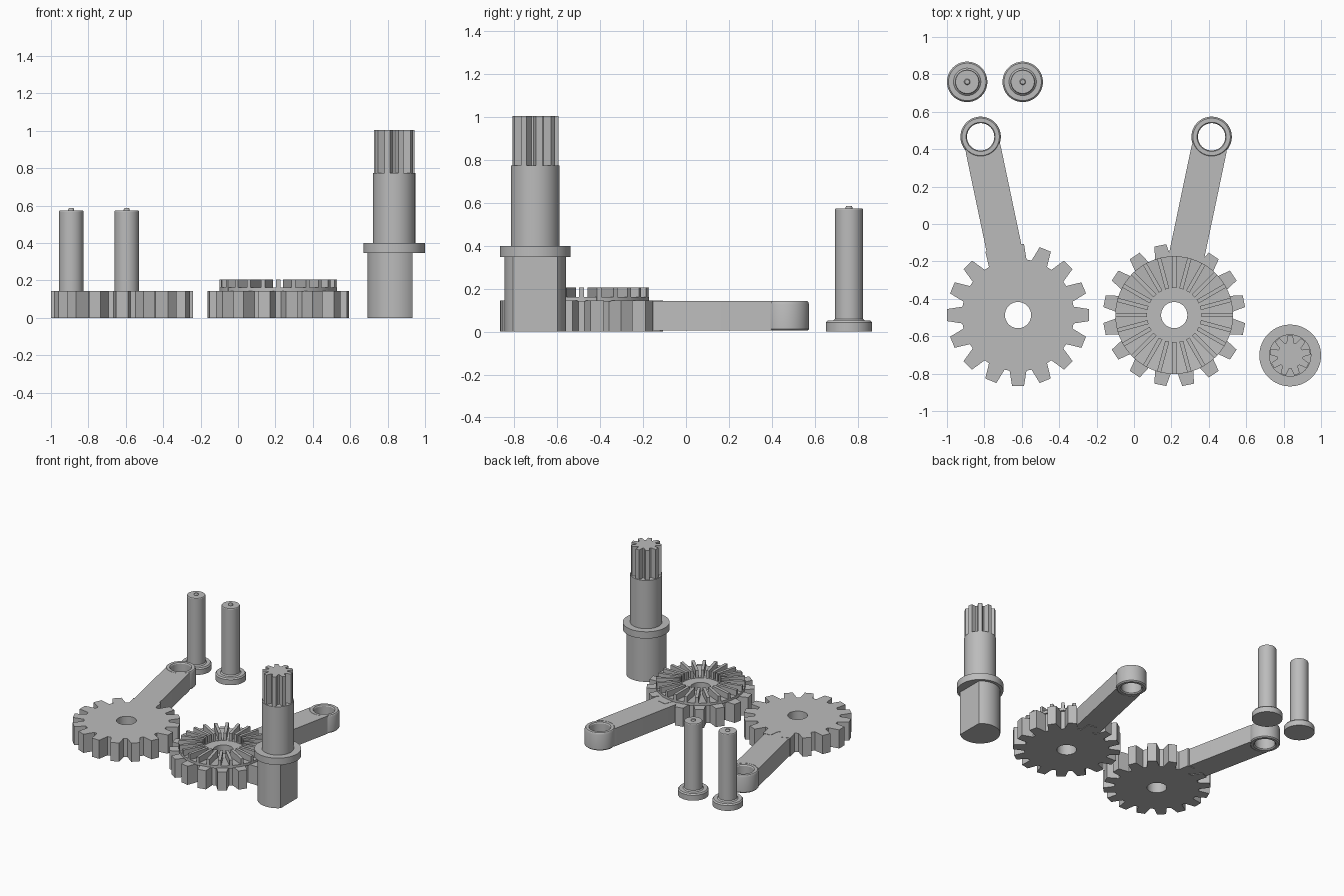
import bpy, bmesh
from math import sin, cos, pi, radians, hypot, atan2

if "Cube" in bpy.data.objects:
    bpy.data.objects.remove(bpy.data.objects["Cube"])

grey = bpy.data.materials.new("plain_grey")
grey.use_nodes = True
grey.diffuse_color = (0.5, 0.5, 0.5, 1)
grey.node_tree.nodes["Principled BSDF"].inputs["Base Color"].default_value = (0.5, 0.5, 0.5, 1)


def finish(name, bm, loc):
    bmesh.ops.recalc_face_normals(bm, faces=bm.faces)
    mesh = bpy.data.meshes.new(name)
    bm.to_mesh(mesh)
    bm.free()
    mesh.materials.append(grey)
    obj = bpy.data.objects.new(name, mesh)
    obj.location = (loc[0], loc[1], 0)
    bpy.context.collection.objects.link(obj)
    bpy.context.view_layer.objects.active = obj
    bpy.ops.object.select_all(action="DESELECT")
    obj.select_set(True)
    bpy.ops.object.shade_smooth_by_angle(angle=radians(25))
    return obj


def skin(bm, rings, closed):
    """Join rings of points; cap the ends unless the section is closed."""
    loops = [[bm.verts.new(p) for p in ring] for ring in rings]
    n = len(loops[0])
    pairs = list(zip(loops, loops[1:])) + ([(loops[-1], loops[0])] if closed else [])
    for a, b in pairs:
        for i in range(n):
            j = (i + 1) % n
            bm.faces.new((a[i], a[j], b[j], b[i]))
    if not closed:
        bm.faces.new(loops[0])
        bm.faces.new(loops[-1])


def turned(name, profile, loc, closed=False, n=64):
    bm = bmesh.new()
    skin(bm, [[(r * cos(2 * pi * i / n), r * sin(2 * pi * i / n), z) for i in range(n)]
              for r, z in profile], closed)
    return finish(name, bm, loc)


def prism(name, outline, z0, z1, loc):
    bm = bmesh.new()
    skin(bm, [[(x, y, z) for x, y in outline] for z in (z0, z1)], False)
    return finish(name, bm, loc)


def toothed(count, root, tip, root_half, tip_half, phase):
    """Outline of a wheel with straight tapered teeth."""
    pts = []
    for k in range(count):
        a = phase + 2 * pi * k / count
        for along, side in ((root, -root_half), (tip, -tip_half), (tip, tip_half), (root, root_half)):
            pts.append((along * cos(a) - side * sin(a), along * sin(a) + side * cos(a)))
    return pts


# Gears with a bore, each with its lever arm
GEAR_TOP = 0.145
BORE = 0.07
ARM_HALF = 0.095
EYE_R = 0.108


def gear(name, loc, phase):
    outer = toothed(16, 0.297, 0.38, 0.045, 0.032, phase)
    bore = [(BORE * x / hypot(x, y), BORE * y / hypot(x, y)) for x, y in outer]
    section = [(bore, 0), (outer, 0), (outer, GEAR_TOP), (bore, GEAR_TOP)]
    bm = bmesh.new()
    skin(bm, [[(x, y, z) for x, y in loop] for loop, z in section], True)
    finish(name, bm, loc)


def lever(side, eye, hub):
    low, high, c = 0.005, 0.143, 0.008
    turned(side + "_lever_eye",
           [(0.073, low + c), (0.081, low), (EYE_R - c, low), (EYE_R, low + c),
            (EYE_R, high - 2 * c), (EYE_R - c / 2, high - c / 2), (EYE_R - c, high),
            (0.078, high), (0.073, high - c)], eye, closed=True)
    arc = [radians(64 - 8 * i) for i in range(17)]
    outline = [(0.103 * cos(a), 0.103 * sin(a)) for a in arc]
    outline += [(0.075, -ARM_HALF), (0.72, -ARM_HALF), (0.72, ARM_HALF), (0.075, ARM_HALF)]
    bar = prism(side + "_lever_bar", outline, low, high, eye)
    bar.rotation_euler.z = atan2(hub[1] - eye[1], hub[0] - eye[0])


RIGHT_HUB, LEFT_HUB = (-0.62, -0.487), (0.215, -0.487)
gear("right_gear", RIGHT_HUB, 0)
gear("left_gear", LEFT_HUB, pi / 16)
lever("right", (-0.82, 0.466), RIGHT_HUB)
lever("left", (0.415, 0.466), LEFT_HUB)

# Crown of radial blades on the left gear
CROWN_IN, CROWN_OUT = 0.145, 0.315
turned("crown_base", [(CROWN_IN, 0.14), (CROWN_OUT, 0.14), (CROWN_OUT, 0.162),
                      (CROWN_IN, 0.147)], LEFT_HUB, closed=True)
bm = bmesh.new()
for k in range(24):
    a = 2 * pi * k / 24
    ends = []
    for r in (CROWN_IN, CROWN_OUT):
        ends.append([(r * cos(a) - s * sin(a), r * sin(a) + s * cos(a), z)
                     for s, z in ((-0.011, 0.143), (0.011, 0.143), (0.011, 0.205), (-0.011, 0.205))])
    skin(bm, ends, False)
finish("crown_blades", bm, LEFT_HUB)

# Pair of flanged pins
for side, x in (("right", -0.892), ("left", -0.595)):
    turned(side + "_pin",
           [(0.108, 0), (0.108, 0.042), (0.1, 0.052), (0.073, 0.052), (0.065, 0.06),
            (0.065, 0.57), (0.062, 0.575), (0.016, 0.575), (0.016, 0.58), (0.012, 0.587)], (x, 0.76))

# Spindle: flat-sided foot, collar, shaft and splined end
SPINDLE = (0.835, -0.703)
FLAT = 0.098
foot_r = 0.143
start = atan2((foot_r ** 2 - FLAT ** 2) ** 0.5, FLAT)
foot = [start + (2 * pi - 2 * start) * i / 48 for i in range(49)]
prism("spindle_foot", [(foot_r * cos(a), foot_r * sin(a)) for a in foot], 0, 0.35, SPINDLE)
turned("spindle_shaft", [(0.165, 0.347), (0.165, 0.4), (0.113, 0.4), (0.113, 0.775)], SPINDLE)
prism("spindle_spline", toothed(9, 0.067, 0.108, 0.019, 0.015, pi / 2), 0.77, 1.005, SPINDLE)
